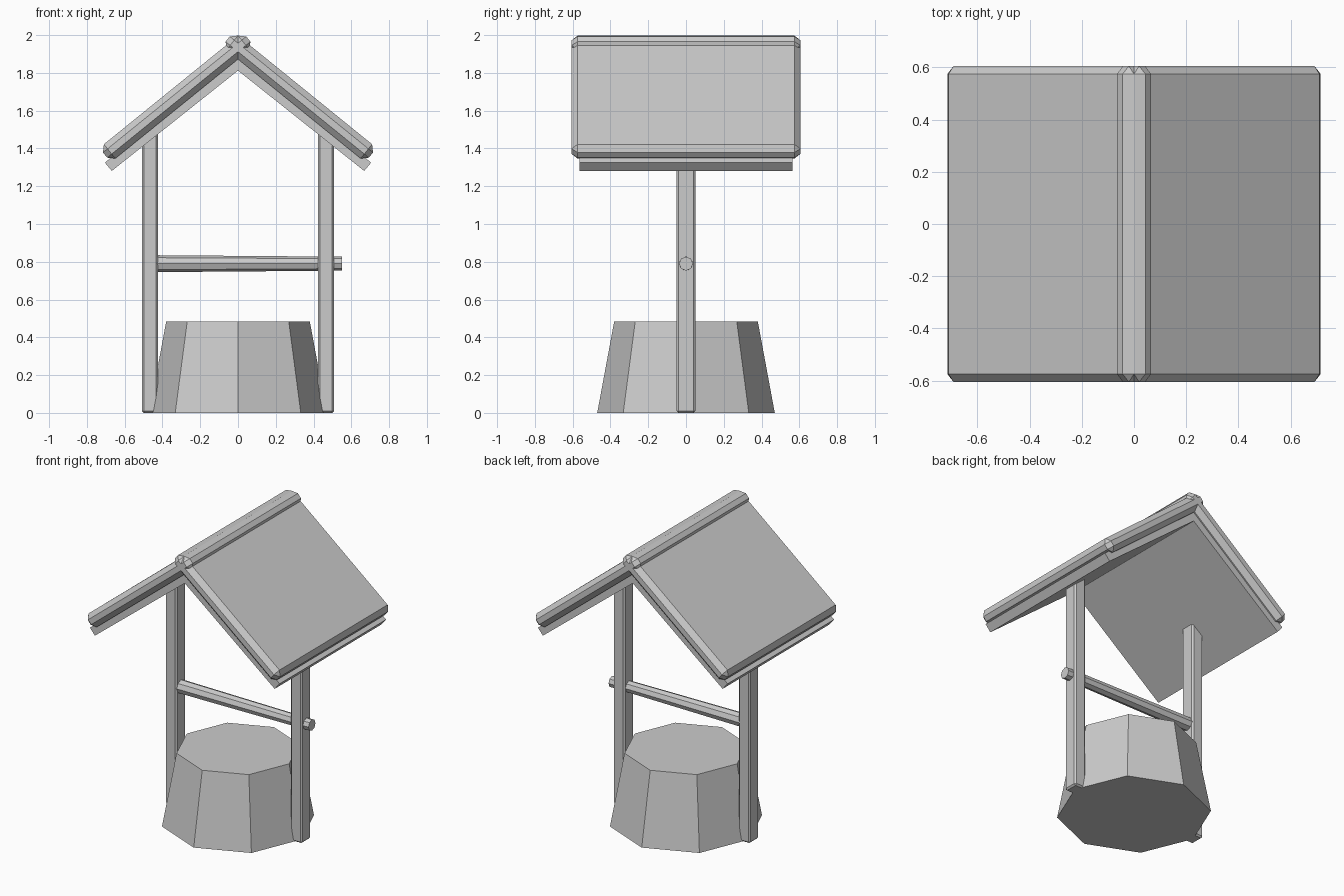
import bpy, bmesh, math
from mathutils import Matrix

if "Cube" in bpy.data.objects:
    bpy.data.objects.remove(bpy.data.objects["Cube"])


def finish(name, bm, bevel=0.0):
    bmesh.ops.recalc_face_normals(bm, faces=bm.faces)
    me = bpy.data.meshes.new(name)
    bm.to_mesh(me)
    bm.free()
    ob = bpy.data.objects.new(name, me)
    bpy.context.collection.objects.link(ob)
    if bevel:
        mod = ob.modifiers.new("chamfer", 'BEVEL')
        mod.width = bevel
        mod.segments = 1
    return ob


def box(name, size, loc, rot_y=0.0, bevel=0.0):
    bm = bmesh.new()
    bmesh.ops.create_cube(bm, size=1, matrix=Matrix.Diagonal((*size, 1)))
    ob = finish(name, bm, bevel)
    ob.location = loc
    ob.rotation_euler.y = rot_y
    return ob


def octagon(name, r1, r2, length, loc, rot_y=0.0):
    bm = bmesh.new()
    bmesh.ops.create_cone(bm, cap_ends=True, segments=8,
                          radius1=r1, radius2=r2, depth=length)
    ob = finish(name, bm)
    ob.location = loc
    ob.rotation_euler.y = rot_y
    return ob


# Tapered stone base
octagon("well_base", 0.47, 0.38, 0.485, (0, 0, 0.2425))

# Winding bar, slightly tapered, poking out on the right
octagon("winding_bar", 0.045, 0.037, 1.02, (0.04, 0, 0.79), math.pi / 2)

# Posts and chamfered roof panels that cross at the ridge
pitch = math.atan2(0.575, 0.71)
for side, s in (("left", -1), ("right", 1)):
    box(side + "_post", (0.085, 0.1, 1.52), (s * 0.466, 0, 0.76), bevel=0.01)
    box(side + "_roof_panel", (0.976, 1.21, 0.097),
        (s * 0.3245, 0, 1.672), s * pitch, bevel=0.031)

# Thinner lining under the roof, one folded sheet
profile = [(0, 1.812), (0.668, 1.281), (0.705, 1.325),
           (0, 1.885), (-0.705, 1.325), (-0.668, 1.281)]
bm = bmesh.new()
face = bm.faces.new([bm.verts.new((x, -0.565, z)) for x, z in profile])
ext = bmesh.ops.extrude_face_region(bm, geom=[face], use_keep_orig=True)
moved = [g for g in ext["geom"] if isinstance(g, bmesh.types.BMVert)]
bmesh.ops.translate(bm, verts=moved, vec=(0, 1.13, 0))
finish("roof_lining", bm)
